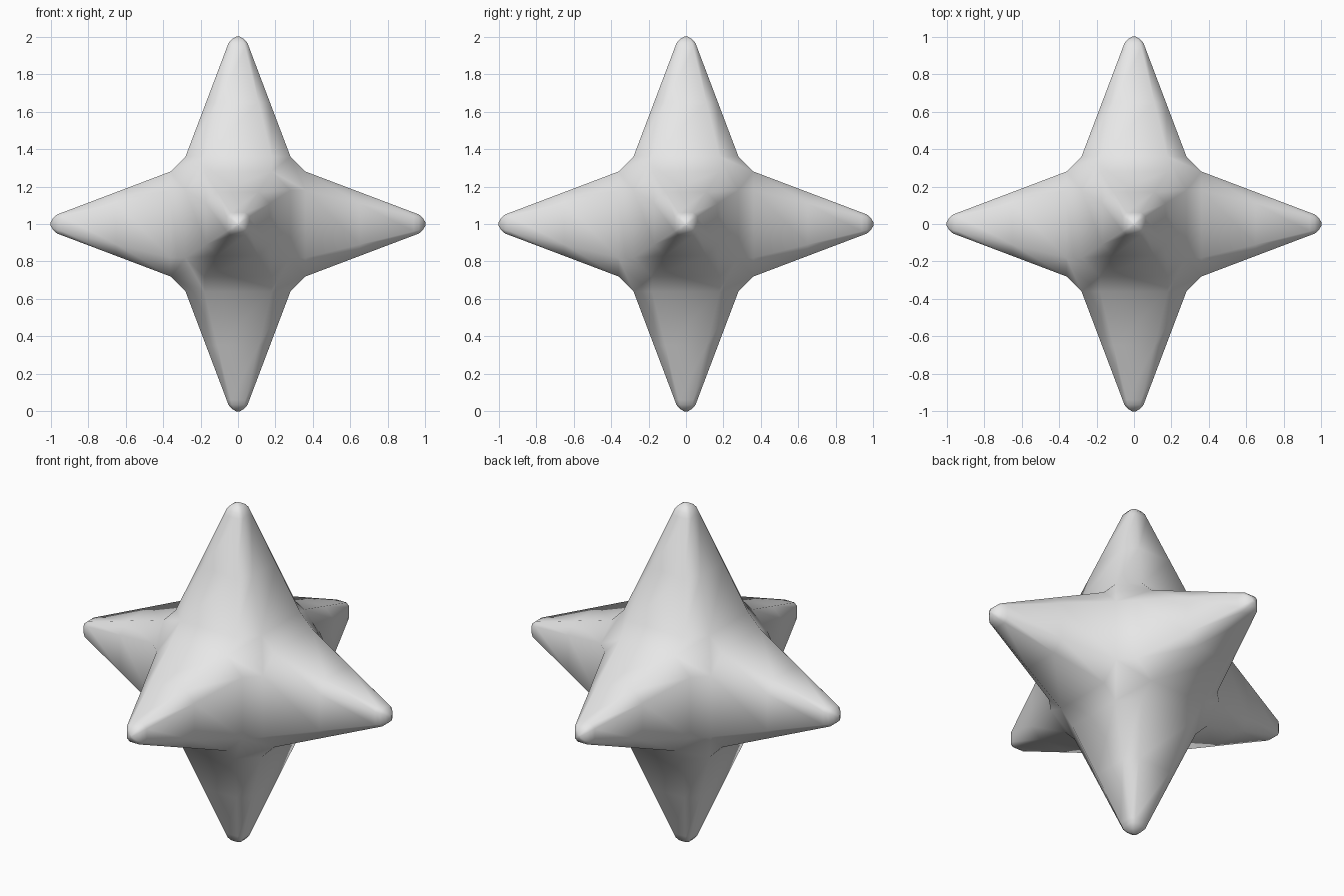
import bpy
import bmesh
from itertools import permutations, product
from mathutils import Vector

if "Cube" in bpy.data.objects:
    bpy.data.objects.remove(bpy.data.objects["Cube"], do_unlink=True)

# One plain grey material
grey = bpy.data.materials.new("light grey")
grey.use_nodes = True
color = (0.8, 0.8, 0.8, 1.0)
grey.diffuse_color = color
grey.node_tree.nodes["Principled BSDF"].inputs["Base Color"].default_value = color

# Spike profile: distance from the centre, half width
BASE = (0.36, 0.28)
RINGS = [(0.65, 0.17), (0.938, 0.061), (0.965, 0.051), (0.987, 0.032), (1.0, 0.009)]
CORNER = 0.18   # half length of the flat side at the spike base

bm = bmesh.new()

# Core: chamfered block with one eight-sided face per spike
for p in permutations((CORNER, BASE[1], BASE[0])):
    for s in product((-1, 1), repeat=3):
        bm.verts.new([a * b for a, b in zip(p, s)])
bmesh.ops.convex_hull(bm, input=bm.verts[:])
bmesh.ops.dissolve_limit(bm, angle_limit=0.02, verts=bm.verts[:], edges=bm.edges[:])
bmesh.ops.recalc_face_normals(bm, faces=bm.faces[:])

# Spikes: grow each eight-sided face outwards through the profile rings
bm.normal_update()
for face in [f for f in bm.faces if max(abs(c) for c in f.normal) > 0.99]:
    axis = Vector([round(c) for c in face.normal])
    width = BASE[1]
    for height, half in RINGS:
        bmesh.ops.inset_individual(bm, faces=[face], thickness=0.0, depth=0.0)
        for v in face.verts:
            side = v.co - axis * v.co.dot(axis)
            v.co = side * (half / width) + axis * height
        width = half

for f in bm.faces:
    f.smooth = True
bmesh.ops.translate(bm, verts=bm.verts[:], vec=(0, 0, 1))

mesh = bpy.data.meshes.new("six_point_star")
bm.to_mesh(mesh)
bm.free()
mesh.materials.append(grey)
star = bpy.data.objects.new("six_point_star", mesh)
bpy.context.collection.objects.link(star)
